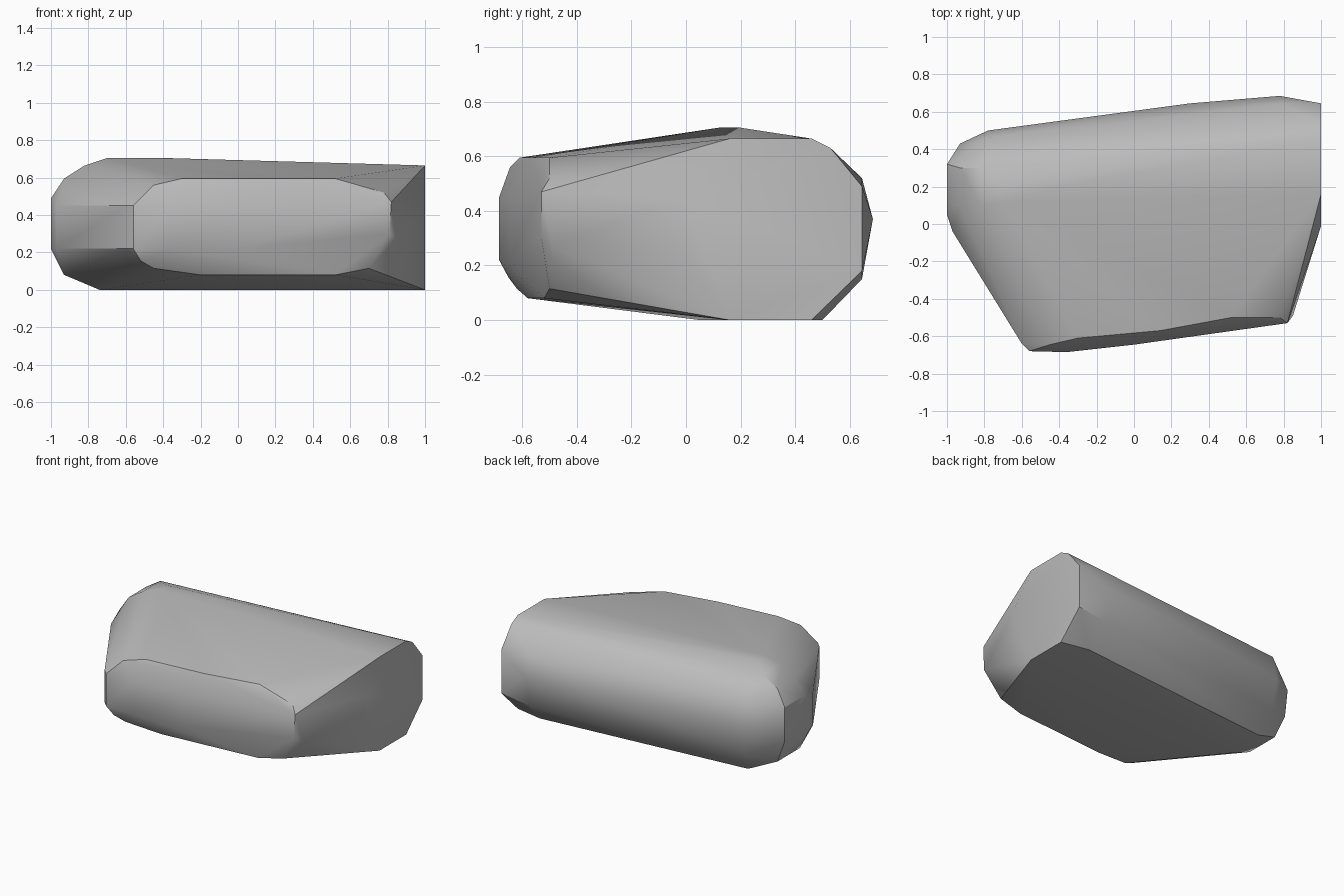
import bpy
import bmesh
import math

default_cube = bpy.data.objects.get("Cube")
if default_cube:
    bpy.data.objects.remove(default_cube, do_unlink=True)


def make_material(name, level):
    """Create one flat grey material."""
    material = bpy.data.materials.new(name)
    material.use_nodes = True
    colour = (level, level, level, 1)
    material.diffuse_color = colour
    shader = material.node_tree.nodes["Principled BSDF"]
    shader.inputs["Base Color"].default_value = colour
    return material


def along_x(x, outline):
    """Place a (y, z) outline at one position along the boulder."""
    return [(x, y, z) for y, z in outline]


def at_height(z, outline):
    """Place an (x, y) outline at one height."""
    return [(x, y, z) for x, y in outline]


def build_hewn_block(name, corners, material):
    """Wrap the corner points in a faceted shell with softened shading."""
    mesh = bpy.data.meshes.new(name)
    bm = bmesh.new()
    for corner in corners:
        bm.verts.new(corner)
    bmesh.ops.convex_hull(bm, input=list(bm.verts))
    loose = [vert for vert in bm.verts if not vert.link_faces]
    bmesh.ops.delete(bm, geom=loose, context="VERTS")
    bmesh.ops.dissolve_limit(bm, angle_limit=math.radians(1),
                             verts=list(bm.verts), edges=list(bm.edges))
    bmesh.ops.recalc_face_normals(bm, faces=list(bm.faces))
    bm.to_mesh(mesh)
    bm.free()

    block = bpy.data.objects.new(name, mesh)
    bpy.context.collection.objects.link(block)
    mesh.materials.append(material)
    bpy.ops.object.select_all(action="DESELECT")
    block.select_set(True)
    bpy.context.view_layer.objects.active = block
    bpy.ops.object.shade_smooth_by_angle(angle=math.radians(30))
    return block


# Flat cut end
corners = along_x(1, [(.16, 0), (.46, 0), (.645, .18), (.645, .49), (.53, .63),
                      (.46, .665), (.16, .665), (-.01, .45), (-.01, .25)])

# Rounded opposite end, stepping inward above and below
corners += along_x(-1, [(.05, .22), (.05, .45), (.1, .49), (.32, .49), (.32, .25)])
corners += along_x(-.97, [(-.04, .22), (-.04, .45)])
corners += along_x(-.93, [(.05, .08), (.3, .08), (.43, .37), (.1, .595), (.3, .595)])
corners += along_x(-.82, [(.1, .665), (.3, .665)])
corners += along_x(-.78, [(.46, .15), (.5, .37), (.46, .55)])

# Crown and resting face
corners += at_height(.705, [(-.7, .12), (-.7, .2), (-.4, .2)])
corners += at_height(0, [(-.74, .05), (-.74, .36), (.8, .5)])

# Front face: upper lip, middle band and lower lip
corners += at_height(.595, [(-.3, -.61), (.14, -.57), (.52, -.5)])
for height in (.22, .45):
    corners += at_height(height, [(-.6, -.64), (-.56, -.68), (-.36, -.685), (0, -.645)])
corners += at_height(.08, [(-.2, -.58), (.52, -.52)])
corners += [(-.45, -.645, .56), (-.45, -.62, .115), (-.52, -.65, .155)]

# Front corner beside the cut end
corners += [(.78, -.5, .52), (.82, -.53, .47), (.81, -.53, .3),
            (.85, -.49, .27), (.7, -.5, .115)]

# Bulging back
corners += along_x(.3, [(.645, .37)])
corners += along_x(.78, [(.645, .15), (.685, .37), (.645, .52)])

build_hewn_block("boulder", corners, make_material("stone grey", .5))
